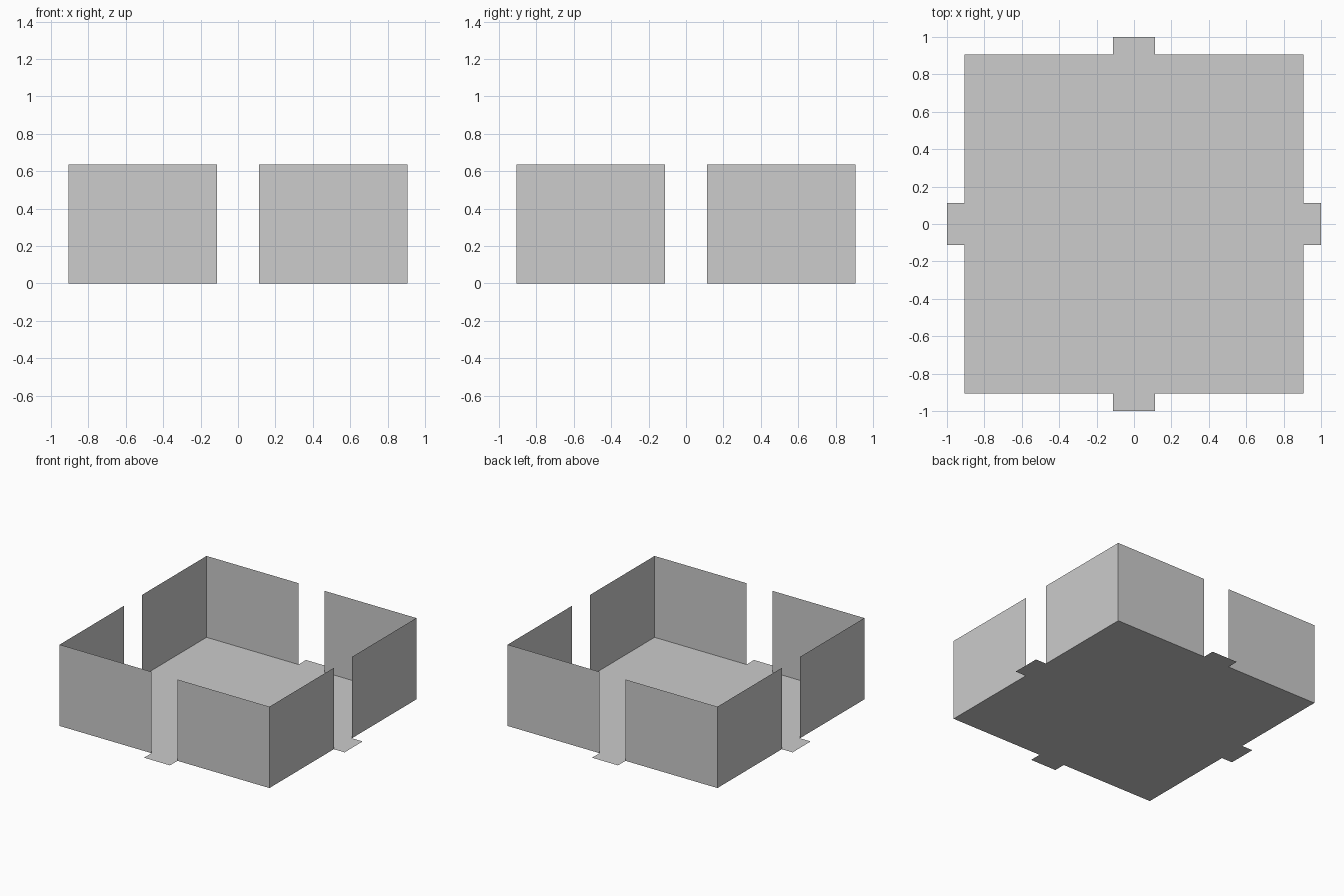
import bpy
import math
from mathutils import Matrix

if "Cube" in bpy.data.objects:
    bpy.data.objects.remove(bpy.data.objects["Cube"])

HALF = 0.907    # half width of the room
GAP = 0.112     # half width of each doorway
TAB = 1.0       # outer reach of the doorsteps
HEIGHT = 0.636  # wall height

grey = bpy.data.materials.new("light grey")
grey.diffuse_color = (0.604, 0.604, 0.604, 1)
grey.use_nodes = True
grey.node_tree.nodes["Principled BSDF"].inputs["Base Color"].default_value = grey.diffuse_color


def sheet(name, verts, faces, turn=0.0):
    """Flat sheet part, turned about the vertical axis."""
    mesh = bpy.data.meshes.new(name)
    mesh.from_pydata(verts, [], faces)
    mesh.transform(Matrix.Rotation(turn, 4, 'Z'))
    mesh.materials.append(grey)
    obj = bpy.data.objects.new(name, mesh)
    bpy.context.collection.objects.link(obj)
    return obj


# Floor with a doorstep tab on each side, as one outline
side = [(-HALF, -HALF), (-GAP, -HALF), (-GAP, -TAB), (GAP, -TAB), (GAP, -HALF)]
outline = []
for k in range(4):
    c, s = round(math.cos(k * math.pi / 2)), round(math.sin(k * math.pi / 2))
    outline += [(x * c - y * s, x * s + y * c, 0) for x, y in side]
sheet("floor", outline, [list(range(len(outline)))])

# Paper-thin walls, two panels per side with an open doorway between them
for k, label in enumerate(("front", "right", "back", "left")):
    for x0, x1, part in ((-HALF, -GAP, "a"), (GAP, HALF, "b")):
        sheet(f"{label}_wall_{part}",
              [(x0, -HALF, 0), (x1, -HALF, 0), (x1, -HALF, HEIGHT), (x0, -HALF, HEIGHT)],
              [(0, 1, 2, 3)], k * math.pi / 2)
